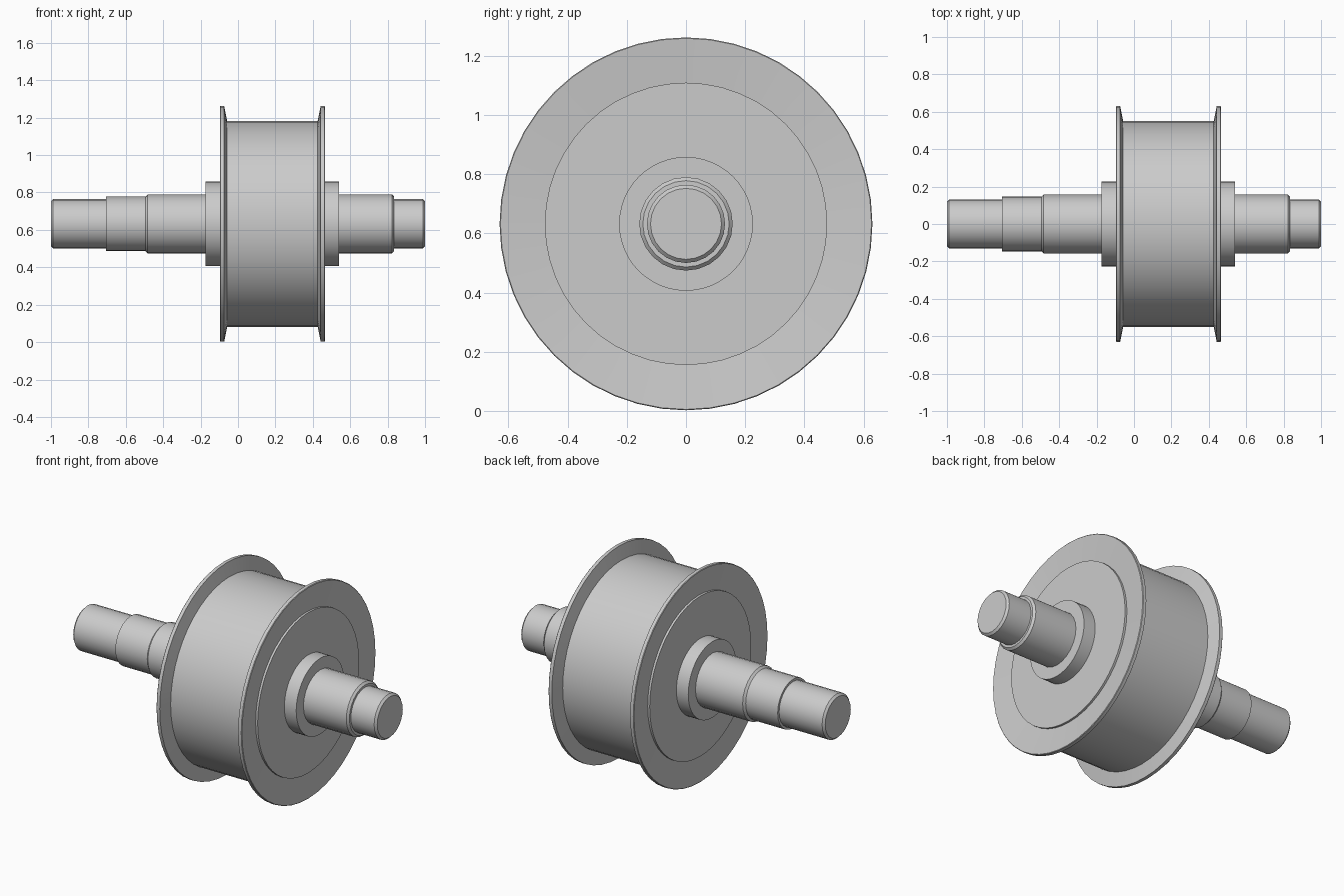
import bpy, bmesh
from math import cos, sin, pi, radians

if "Cube" in bpy.data.objects:
    bpy.data.objects.remove(bpy.data.objects["Cube"], do_unlink=True)

AXIS_Z = 0.632    # height of the axle line
MID_X = 0.184     # middle of the wheel along the axle

steel = bpy.data.materials.new("grey_steel")
steel.use_nodes = True
steel.diffuse_color = (0.6, 0.6, 0.6, 1)
steel.node_tree.nodes["Principled BSDF"].inputs["Base Color"].default_value = (0.6, 0.6, 0.6, 1)


def lathe(name, profile, sides):
    """Revolve (x, radius) points around the axle line and cap both ends."""
    bm = bmesh.new()
    rings = []
    for x, r in profile:
        angles = [2 * pi * i / sides for i in range(sides)]
        rings.append([bm.verts.new((x, r * cos(a), AXIS_Z + r * sin(a))) for a in angles])
    for a, b in zip(rings, rings[1:]):
        for i in range(sides):
            j = (i + 1) % sides
            bm.faces.new((a[i], a[j], b[j], b[i]))
    bm.faces.new(rings[0])
    bm.faces.new(rings[-1])
    bmesh.ops.recalc_face_normals(bm, faces=bm.faces)
    mesh = bpy.data.meshes.new(name)
    bm.to_mesh(mesh)
    bm.free()
    mesh.materials.append(steel)
    obj = bpy.data.objects.new(name, mesh)
    bpy.context.collection.objects.link(obj)
    bpy.ops.object.select_all(action="DESELECT")
    obj.select_set(True)
    bpy.context.view_layer.objects.active = obj
    bpy.ops.object.shade_smooth_by_angle(angle=radians(30))
    return obj


# Stepped axle with chamfered shoulders
lathe("axle", [
    (-1.0, 0.12), (-0.988, 0.132), (-0.705, 0.132),
    (-0.705, 0.146), (-0.495, 0.146), (-0.483, 0.158),
    (0.823, 0.158), (0.835, 0.146), (0.835, 0.132),
    (0.988, 0.132), (1.0, 0.12)], 24)

# Wheel half: hub, raised disc, dished flange, drum
half = [(0.357, 0.226), (0.279, 0.226), (0.279, 0.477), (0.266, 0.477),
        (0.281, 0.627), (0.278, 0.63), (0.258, 0.63), (0.242, 0.55)]
right = [(MID_X + x, r) for x, r in half]
left = [(MID_X - x, r) for x, r in reversed(half)]
lathe("flanged_wheel", right + left, 48)
